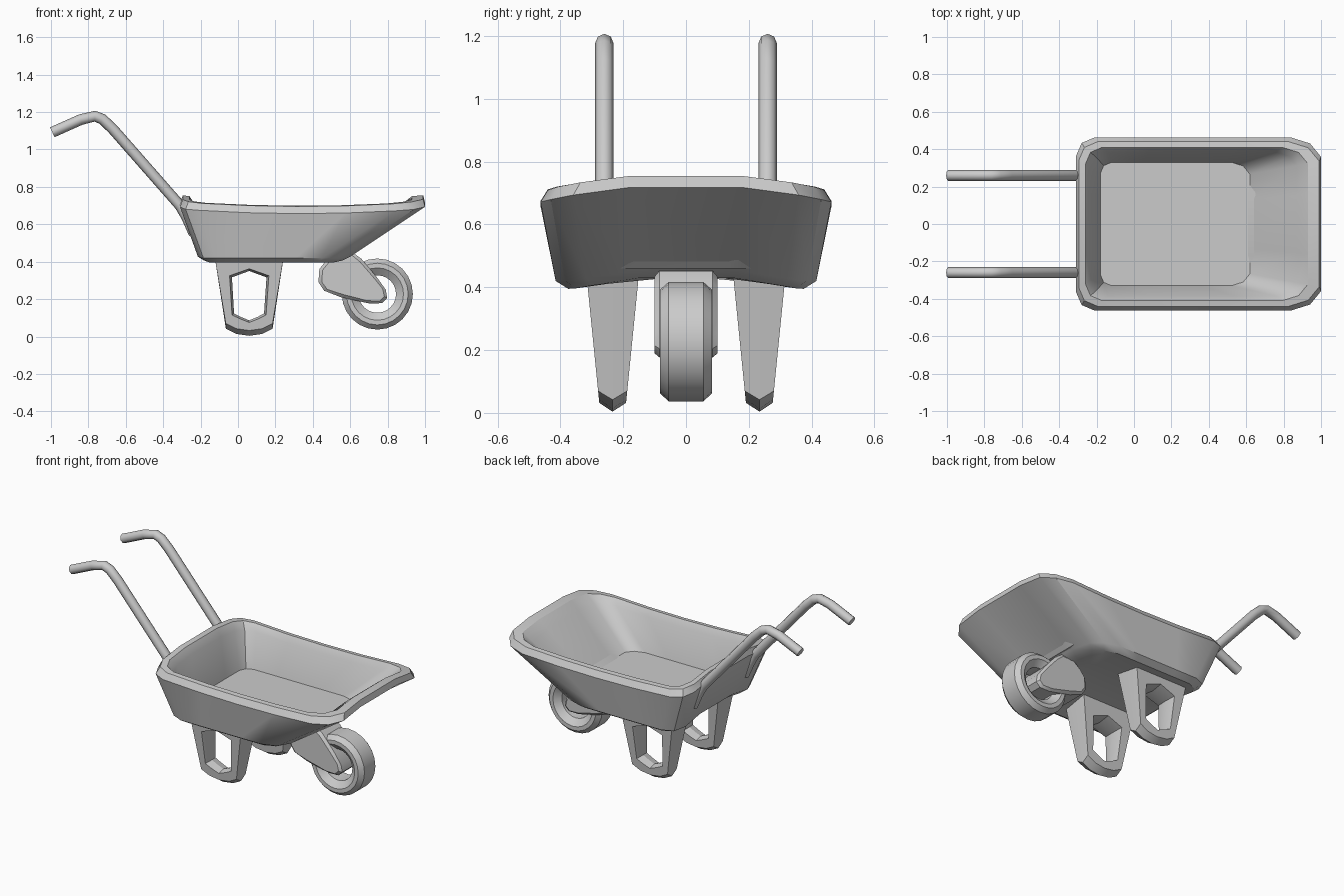
import bpy, bmesh, math
from mathutils import Vector

if "Cube" in bpy.data.objects:
    bpy.data.objects.remove(bpy.data.objects["Cube"])


def clip(v):
    return max(0.0, min(1.0, v))


def make(name, verts, faces, angle=30):
    me = bpy.data.meshes.new(name)
    me.from_pydata(verts, [], faces)
    bm = bmesh.new()
    bm.from_mesh(me)
    bmesh.ops.remove_doubles(bm, verts=bm.verts, dist=1e-5)
    bmesh.ops.recalc_face_normals(bm, faces=bm.faces)
    bm.to_mesh(me)
    bm.free()
    ob = bpy.data.objects.new(name, me)
    bpy.context.collection.objects.link(ob)
    bpy.ops.object.select_all(action='DESELECT')
    ob.select_set(True)
    bpy.context.view_layer.objects.active = ob
    bpy.ops.object.shade_smooth_by_angle(angle=math.radians(angle))
    return ob


def bridge(a, b, n):
    return [(a + i, a + (i + 1) % n, b + (i + 1) % n, b + i) for i in range(n)]


# Tub: stacked rings of a chamfered rectangle
def ring(x0, x1, y, cl, cr, zf):
    half = [(x0, .4 * y), (x0, y - cl), (x0 + .3 * cl, y - .3 * cl), (x0 + cl, y)]
    a, b = x0 + cl, x1 - cr * 1.25
    half += [(a + (b - a) * t, y) for t in (.25, .5, .75)]
    half += [(b, y), (x1 - .45 * cr, y - .25 * cr), (x1, y - .8 * cr), (x1, .4 * y)]
    pts = half + [(px, -py) for px, py in reversed(half)]
    return [(px, py, zf(px, py)) for px, py in pts]


def rim(dz):
    return lambda x, y: (.657 + .025 * ((x - .34) / .65) ** 2 + dz
                         + .035 * clip((.44 - abs(y)) / .26))


def flat(z):
    return lambda x, y: z


def belly(x, y):
    return .395 + .035 * clip((.36 - abs(y)) / .2)


rings = [
    ring(-.12, .46, .15, .04, .04, flat(.43)),
    ring(-.185, .56, .375, .09, .1, belly),
    ring(-.215, .60, .415, .1, .12, lambda x, y: belly(x, y) + .025),
    ring(-.31, 1.0, .463, .1, .13, rim(0)),
    ring(-.295, .99, .44, .1, .13, rim(.038)),
    ring(-.26, .93, .41, .09, .11, rim(.038)),
    ring(-.23, .87, .385, .09, .09, rim(-.005)),
    ring(-.18, .62, .33, .06, .08, flat(.46)),
]
n = len(rings[0])
verts = [p for r in rings for p in r]
faces = []
for k in range(len(rings) - 1):
    faces += bridge(k * n, (k + 1) * n, n)
for base in (0, (len(rings) - 1) * n):
    faces += [(base + i, base + i + 1, base + n - 2 - i, base + n - 1 - i)
              for i in range(n // 2 - 1)]
make("tub", verts, faces, 32)

# Legs: tapered loops with a hexagonal opening and a ridge along the foot
outer = [(.06, .43), (-.125, .43), (-.065, .07), (-.01, .042), (.06, .032),
         (.13, .042), (.185, .07), (.245, .43)]
hole = [(.06, .362), (-.045, .325), (-.032, .115), (.01, .095), (.06, .075),
        (.11, .095), (.15, .115), (.165, .325)]


def leg_y(z, out):
    t = (z - .04) * .1
    return .277 + t if out else .19 - t


for side, label in ((1, "back"), (-1, "front")):
    v = [(x, side * leg_y(z, True), z) for x, z in outer]
    v += [(x, side * .234, z - (.028 if z < .1 else 0)) for x, z in outer]
    v += [(x, side * leg_y(z, False), z) for x, z in outer]
    v += [(x, side * leg_y(z, False), z) for x, z in hole]
    v += [(.06 + (x - .06) * .88, side * .234, .215 + (z - .215) * .92) for x, z in hole]
    v += [(x, side * leg_y(z, True), z) for x, z in hole]
    f = []
    for k in range(6):
        f += bridge(k * 8, (k + 1) % 6 * 8, 8)
    make(label + "_leg", v, f, 25)

# Wheel: tyre profile (radius, y) spun around the axle
WX, WZ, SEG = .745, .227, 24
prof = [(.1, -.05), (.14, -.083), (.165, -.083), (.19, -.055),
        (.19, .055), (.165, .083), (.14, .083), (.1, .05)]
v = []
for r, y in prof:
    v += [(WX + r * math.cos(math.tau * i / SEG), y, WZ + r * math.sin(math.tau * i / SEG))
          for i in range(SEG)]
f = []
for k in range(len(prof)):
    f += bridge(k * SEG, (k + 1) % len(prof) * SEG, SEG)
make("wheel", v, f, 30)

# Wheel bracket: rounded pod with chamfered edges
pod = [(.52, .445), (.47, .405), (.435, .36), (.43, .29), (.46, .245), (.55, .21),
       (.70, .177), (.77, .178), (.798, .205), (.79, .25), (.74, .32), (.66, .415), (.61, .452)]
cx, cz = .61, .31
m = len(pod)
v = []
for y, inset in ((-.1, .018), (-.085, 0), (.085, 0), (.1, .018)):
    for x, z in pod:
        d = Vector((cx - x, cz - z)).normalized() * inset
        v.append((x + d.x, y, z + d.y))
f = [tuple(range(m)), tuple(range(3 * m, 4 * m))]
for k in range(3):
    f += bridge(k * m, (k + 1) * m, m)
make("wheel_bracket", v, f, 35)

# Handles: bent eight-sided tubes
path = [(-.993, 1.092), (-.84, 1.16), (-.765, 1.178), (-.725, 1.162), (-.67, 1.11),
        (-.31, .70), (-.275, .64), (-.235, .55)]
for side, label in ((1, "back"), (-1, "front")):
    cu = bpy.data.curves.new(label + "_handle", 'CURVE')
    cu.dimensions = '3D'
    cu.bevel_depth = .029
    cu.bevel_resolution = 2
    cu.use_fill_caps = True
    sp = cu.splines.new('POLY')
    sp.points.add(len(path) - 1)
    for p, (x, z) in zip(sp.points, path):
        p.co = (x, side * .26, z, 1)
    ob = bpy.data.objects.new(label + "_handle", cu)
    bpy.context.collection.objects.link(ob)
